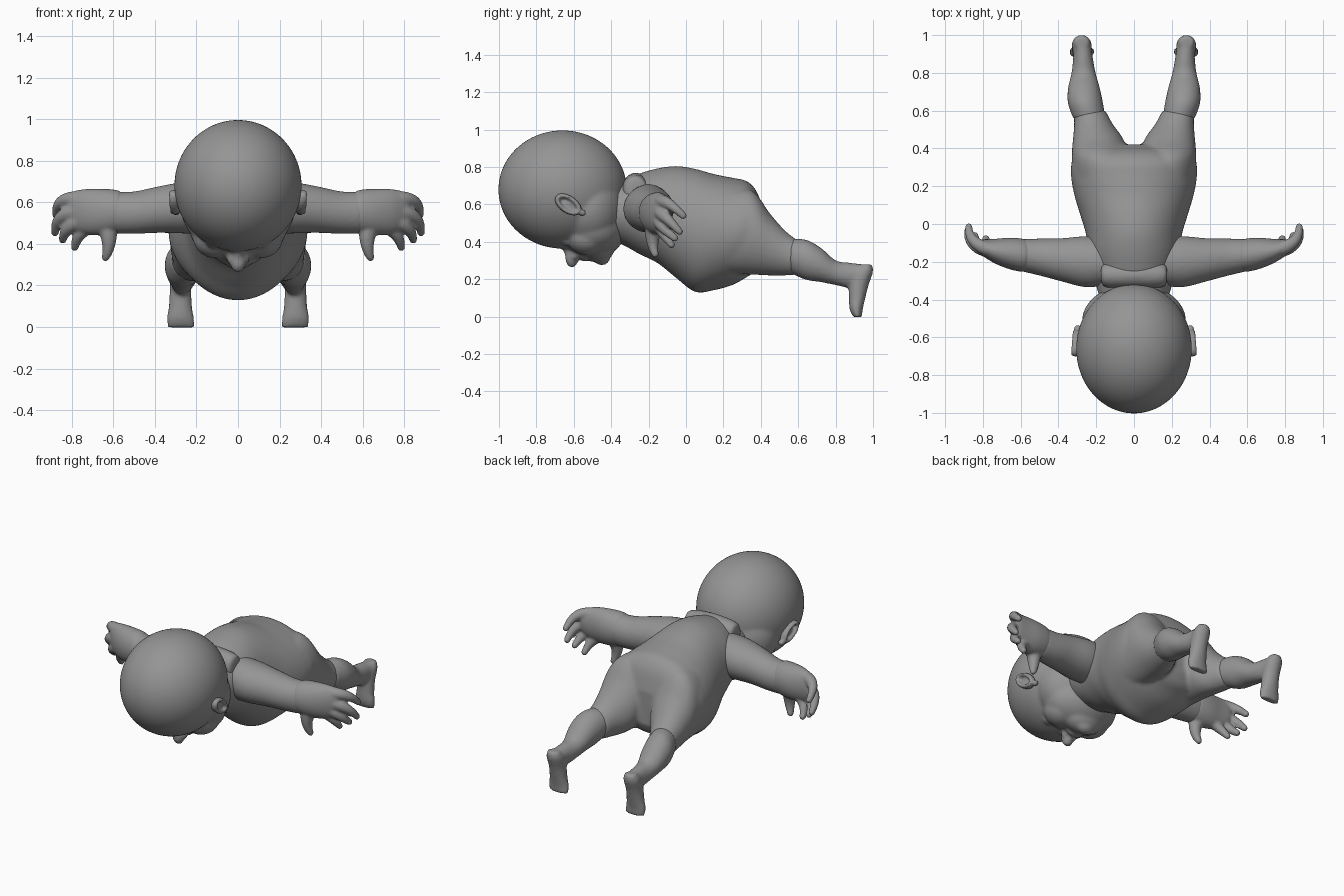
import bpy, bmesh, math
from mathutils import Vector, Matrix

skin = bpy.data.materials.new("grey skin")
skin.diffuse_color = (0.3, 0.3, 0.3, 1)
AXES = {"x": (Vector((0, 1, 0)), Vector((0, 0, 1))),
        "y": (Vector((1, 0, 0)), Vector((0, 0, 1))),
        "z": (Vector((1, 0, 0)), Vector((0, 1, 0)))}


def catmull(a, b, c, d, t):
    return [0.5 * (2 * q + (r - p) * t + (2 * p - 5 * q + 4 * r - s) * t * t
                   + (3 * q - p - 3 * r + s) * t ** 3) for p, q, r, s in zip(a, b, c, d)]


def loft(bm, rings, axis, seg=48, sub=6):
    """Closed tube through elliptical sections (x, y, z, radius u, radius v)."""
    u, v = AXES[axis]
    pts = [rings[0]] + list(rings) + [rings[-1]]
    secs = [catmull(*pts[i:i + 4], k / sub) for i in range(len(rings) - 1) for k in range(sub)]
    secs.append(rings[-1])
    loops = []
    for x, y, z, a, b in secs:
        loops.append([bm.verts.new(Vector((x, y, z)) + u * a * math.cos(w) + v * b * math.sin(w))
                      for w in (2 * math.pi * i / seg for i in range(seg))])
    for p, q in zip(loops, loops[1:]):
        for i in range(seg):
            j = (i + 1) % seg
            bm.faces.new((p[i], p[j], q[j], q[i]))
    bm.faces.new(loops[0][::-1])
    bm.faces.new(loops[-1])


def ball(bm, c, r, tilt=0, seg=32):
    """Ellipsoid, tilted about x."""
    m = Matrix.Translation(c) @ Matrix.Rotation(tilt, 4, "X") @ Matrix.Diagonal((*r, 1))
    bmesh.ops.create_uvsphere(bm, u_segments=seg, v_segments=seg * 2 // 3, radius=1, matrix=m)


def finger(bm, pts, r0, r1):
    """Chain of overlapping balls along a bent path."""
    p = [Vector(q) for q in pts]
    n = 16
    for i in range(n + 1):
        t = i / n
        c = p[0] * (1 - t) ** 2 + p[1] * 2 * t * (1 - t) + p[2] * t * t
        r = r0 + (r1 - r0) * t
        bmesh.ops.create_icosphere(bm, subdivisions=2, radius=r, matrix=Matrix.Translation(c))


def part(name, bm, voxel=0.012, mirror=False, smooth=4):
    """Fuse the pieces into one smooth skin."""
    bmesh.ops.recalc_face_normals(bm, faces=bm.faces)
    me = bpy.data.meshes.new(name)
    bm.to_mesh(me)
    bm.free()
    me.materials.append(skin)
    ob = bpy.data.objects.new(name, me)
    bpy.context.collection.objects.link(ob)
    rm = ob.modifiers.new("fuse", "REMESH")
    rm.mode, rm.voxel_size, rm.use_smooth_shade = "VOXEL", voxel, True
    sm = ob.modifiers.new("soften", "SMOOTH")
    sm.factor, sm.iterations = 0.5, smooth
    if mirror:
        ob.modifiers.new("mirror", "MIRROR").use_mirror_merge = False
    me.shade_smooth()
    return ob


# head: skull, jaw, cheeks, nose, lips, chin, closed eyes
bm = bmesh.new()
ball(bm, (0, -0.66, 0.68), (0.306, 0.343, 0.316), seg=96)
ball(bm, (0, -0.515, 0.58), (0.275, 0.20, 0.235), seg=72)
ball(bm, (0, -0.50, 0.48), (0.235, 0.185, 0.165), seg=64)
ball(bm, (0, -0.47, 0.375), (0.13, 0.09, 0.085))
ball(bm, (0, -0.61, 0.315), (0.038, 0.036, 0.054))
ball(bm, (0, -0.62, 0.36), (0.028, 0.035, 0.05))
ball(bm, (0, -0.45, 0.32), (0.065, 0.045, 0.045))
ball(bm, (0, -0.545, 0.33), (0.06, 0.028, 0.035))
ball(bm, (0, -0.505, 0.325), (0.05, 0.022, 0.032))
for s in (-1, 1):
    ball(bm, (s * 0.105, -0.53, 0.425), (0.11, 0.11, 0.095))
    ball(bm, (s * 0.032, -0.595, 0.325), (0.022, 0.024, 0.024))
    ball(bm, (s * 0.11, -0.64, 0.405), (0.045, 0.028, 0.028))
part("head", bm, 0.01, smooth=7)

# ears: rim around a shallow bowl with a lobe
bm = bmesh.new()
for i in range(24):
    w = 2 * math.pi * i / 24
    dy, dz = 0.066 * math.cos(w), 0.034 * math.sin(w)
    c, s = math.cos(-0.6), math.sin(-0.6)
    ball(bm, (0.306 - 0.004 * math.cos(w), -0.63 + dy * c - dz * s, 0.60 + dy * s + dz * c),
         (0.024, 0.014, 0.013), seg=16)
ball(bm, (0.285, -0.63, 0.60), (0.026, 0.06, 0.036), -0.6)
ball(bm, (0.298, -0.555, 0.555), (0.02, 0.02, 0.018))
part("ear", bm, 0.007, mirror=True, smooth=2)

# torso with neck and thighs: (y, top, bottom, half width)
bm = bmesh.new()
body = [(-0.42, 0.72, 0.42, 0.17), (-0.33, 0.73, 0.38, 0.20), (-0.25, 0.765, 0.335, 0.215),
        (-0.15, 0.793, 0.285, 0.24), (-0.05, 0.805, 0.205, 0.255), (0.05, 0.79, 0.132, 0.285),
        (0.15, 0.762, 0.142, 0.315), (0.25, 0.742, 0.17, 0.333), (0.33, 0.722, 0.215, 0.328),
        (0.385, 0.655, 0.25, 0.28), (0.42, 0.53, 0.31, 0.18)]
loft(bm, [(0, y, (t + b) / 2, w, (t - b) / 2) for y, t, b, w in body], "y", seg=72)
for s in (-1, 1):
    loft(bm, [(s * 0.17, 0.20, 0.45, 0.15, 0.22), (s * 0.178, 0.35, 0.45, 0.152, 0.225),
              (s * 0.19, 0.45, 0.385, 0.133, 0.165), (s * 0.215, 0.53, 0.34, 0.102, 0.12),
              (s * 0.235, 0.60, 0.315, 0.085, 0.09)], "y")
part("torso", bm, smooth=6)

# broad low neck roll behind the head
bm = bmesh.new()
loft(bm, [(-0.175, -0.265, 0.68, 0.03, 0.05), (-0.15, -0.27, 0.68, 0.065, 0.075),
          (0, -0.27, 0.685, 0.07, 0.085), (0.15, -0.27, 0.68, 0.065, 0.075),
          (0.175, -0.265, 0.68, 0.03, 0.05)], "x")
part("neck_roll", bm, smooth=6)

# lower leg and downward pointing foot
bm = bmesh.new()
loft(bm, [(0.235, 0.555, 0.325, 0.085, 0.09), (0.257, 0.64, 0.305, 0.093, 0.107),
          (0.265, 0.72, 0.277, 0.084, 0.092), (0.267, 0.80, 0.235, 0.064, 0.066),
          (0.27, 0.88, 0.222, 0.052, 0.066), (0.275, 0.95, 0.235, 0.047, 0.045)], "y")
loft(bm, [(0.277, 0.965, 0.28, 0.035, 0.03), (0.277, 0.95, 0.24, 0.052, 0.05),
          (0.277, 0.925, 0.17, 0.052, 0.052), (0.277, 0.915, 0.10, 0.056, 0.044),
          (0.277, 0.91, 0.04, 0.066, 0.035), (0.272, 0.917, -0.002, 0.066, 0.024)], "z")
part("lower_leg", bm, mirror=True, smooth=3)

# arm: (x, y, z, half depth, half height)
bm = bmesh.new()
loft(bm, [(0.12, -0.20, 0.58, 0.12, 0.13), (0.25, -0.20, 0.575, 0.135, 0.125),
          (0.38, -0.19, 0.565, 0.115, 0.112), (0.50, -0.175, 0.55, 0.098, 0.102),
          (0.60, -0.165, 0.55, 0.085, 0.10)], "x")
part("arm", bm, mirror=True)

# hand: palm, four curled fingers and a thumb
bm = bmesh.new()
loft(bm, [(0.55, -0.168, 0.555, 0.07, 0.085), (0.585, -0.166, 0.555, 0.087, 0.104),
          (0.66, -0.156, 0.553, 0.083, 0.112), (0.74, -0.143, 0.555, 0.064, 0.108),
          (0.80, -0.125, 0.56, 0.044, 0.09), (0.825, -0.115, 0.565, 0.03, 0.065)], "x")
finger(bm, [(0.78, -0.13, 0.615), (0.875, -0.10, 0.62), (0.875, -0.015, 0.54)], 0.04, 0.02)
finger(bm, [(0.79, -0.135, 0.555), (0.88, -0.11, 0.535), (0.88, -0.035, 0.455)], 0.04, 0.02)
finger(bm, [(0.77, -0.14, 0.51), (0.835, -0.13, 0.475), (0.843, -0.06, 0.42)], 0.04, 0.02)
finger(bm, [(0.71, -0.14, 0.49), (0.775, -0.13, 0.45), (0.785, -0.078, 0.385)], 0.04, 0.02)
finger(bm, [(0.63, -0.17, 0.49), (0.61, -0.19, 0.40), (0.637, -0.165, 0.335)], 0.05, 0.02)
part("hand", bm, 0.008, mirror=True, smooth=3)
